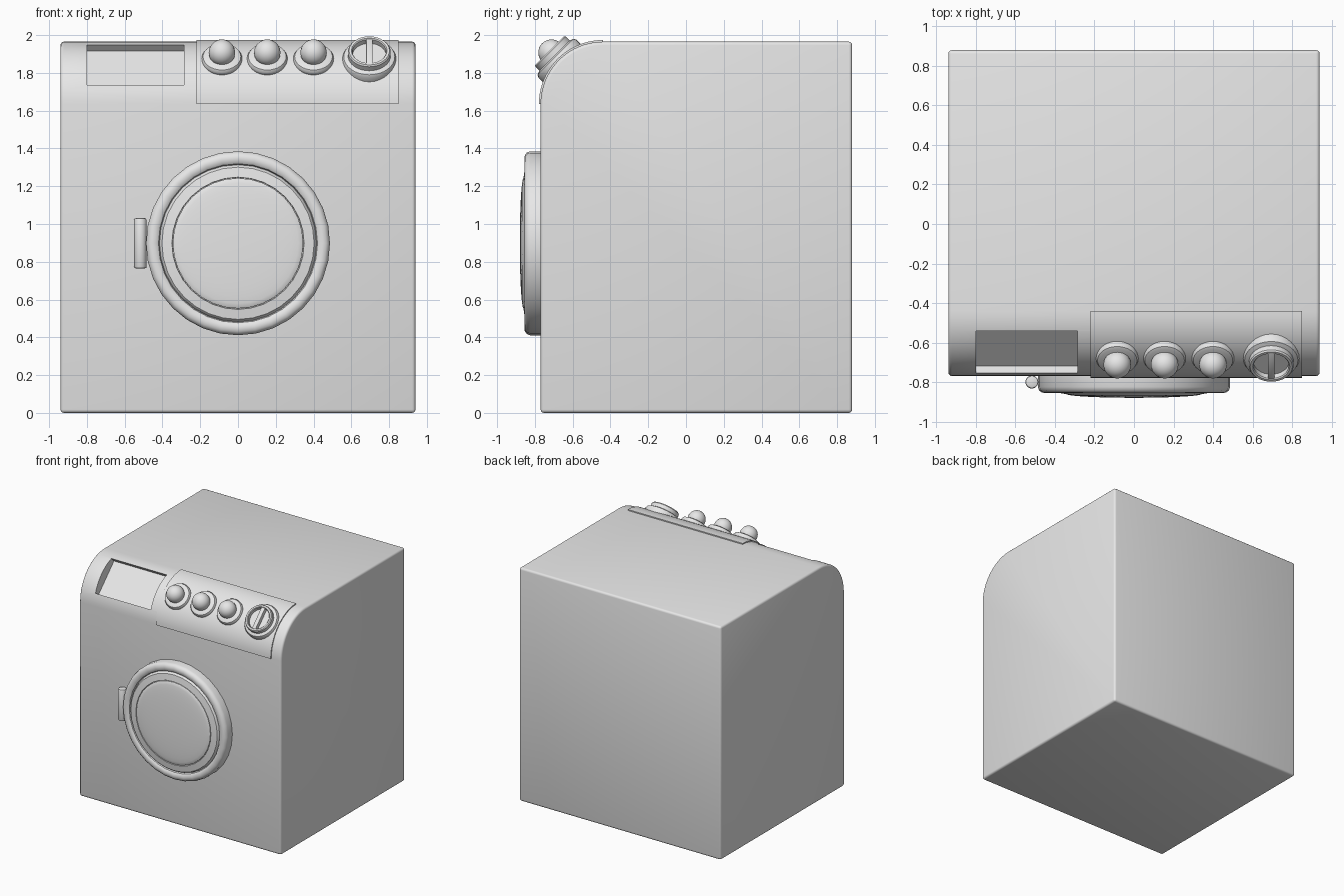
import bpy, bmesh, math
from mathutils import Matrix, Vector

cube = bpy.data.objects.get("Cube")
if cube:
    bpy.data.objects.remove(cube, do_unlink=True)

grey = bpy.data.materials.new("light grey")
grey.use_nodes = True
COLOUR = (0.8, 0.8, 0.8, 1)
grey.diffuse_color = COLOUR
grey.node_tree.nodes["Principled BSDF"].inputs["Base Color"].default_value = COLOUR

# Centre and radius of the rounded top front edge (y, z)
ARC_Y, ARC_Z, ARC_R = -0.44, 1.635, 0.33
TILT = Matrix.Rotation(math.radians(45), 4, "X")


def on_slope(x):
    """Frame at the arc centre whose z axis points out of the rounded edge."""
    return Matrix.Translation((x, ARC_Y, ARC_Z)) @ TILT


def add_object(name, bm, matrix=None):
    bmesh.ops.recalc_face_normals(bm, faces=bm.faces)
    mesh = bpy.data.meshes.new(name)
    bm.to_mesh(mesh)
    bm.free()
    mesh.materials.append(grey)
    obj = bpy.data.objects.new(name, mesh)
    if matrix:
        obj.matrix_world = matrix
    bpy.context.collection.objects.link(obj)
    return obj


def activate(obj):
    bpy.ops.object.select_all(action="DESELECT")
    obj.select_set(True)
    bpy.context.view_layer.objects.active = obj


def bevel(obj, width, segments=2):
    mod = obj.modifiers.new("bevel", "BEVEL")
    mod.width, mod.segments = width, segments
    mod.limit_method = "ANGLE"
    mod.angle_limit = math.radians(40)


def finish(obj, angle=35):
    activate(obj)
    for mod in list(obj.modifiers):
        bpy.ops.object.modifier_apply(modifier=mod.name)
    bpy.ops.object.shade_smooth_by_angle(angle=math.radians(angle))


def extrude_x(name, outline, x0, x1):
    """Side outline of (y, z) points extruded along x."""
    bm = bmesh.new()
    face = bm.faces.new([bm.verts.new((x0, y, z)) for y, z in outline])
    new = bmesh.ops.extrude_face_region(bm, geom=[face])["geom"]
    moved = [v for v in new if isinstance(v, bmesh.types.BMVert)]
    bmesh.ops.translate(bm, verts=moved, vec=(x1 - x0, 0, 0))
    return add_object(name, bm)


def lathe(name, profile, matrix, sides=32):
    """Profile of (radius, height) points turned about local z."""
    bm = bmesh.new()
    verts = [bm.verts.new((r, 0, h)) for r, h in profile]
    edges = [bm.edges.new(pair) for pair in zip(verts, verts[1:])]
    bmesh.ops.spin(bm, geom=verts + edges, cent=(0, 0, 0), axis=(0, 0, 1),
                   angle=math.tau, steps=sides, use_duplicate=False)
    bmesh.ops.remove_doubles(bm, verts=bm.verts, dist=0.0005)
    return add_object(name, bm, matrix)


def box(name, size, centre, matrix):
    bm = bmesh.new()
    bmesh.ops.create_cube(bm, size=1)
    bmesh.ops.scale(bm, vec=size, verts=bm.verts)
    bmesh.ops.translate(bm, vec=centre, verts=bm.verts)
    return add_object(name, bm, matrix)


def arc(radius, steps=20):
    angles = [math.pi / 2 * (1 + i / steps) for i in range(steps + 1)]
    return [(ARC_Y + radius * math.cos(a), ARC_Z + radius * math.sin(a)) for a in angles]


# Cabinet with rounded top front edge and a flat drawer recess
body = extrude_x("cabinet", [(0.88, 0), (0.88, 1.965)] + arc(ARC_R) + [(-0.77, 0)], -0.94, 0.94)
bevel(body, 0.018, 3)
cutter = box("recess_cutter", (0.515, 0.30, 0.204), (0, 0, 0.348), on_slope(-0.5425))
cutter.hide_render = True
cut = body.modifiers.new("recess", "BOOLEAN")
cut.operation, cut.solver, cut.object = "DIFFERENCE", "EXACT", cutter
bpy.context.view_layer.update()
finish(body)
bpy.data.objects.remove(cutter, do_unlink=True)

# Thin curved control panel
panel = extrude_x("control_panel", arc(ARC_R + 0.009) + arc(ARC_R - 0.01)[::-1], -0.22, 0.85)
finish(panel)

# Door: rounded rim, groove, flat inner ring, shallow domed window
door_frame = Matrix.Translation((0, -0.77, 0.898)) @ Matrix.Rotation(math.pi / 2, 4, "X")
rim = [(0, -0.01), (0.487, -0.01), (0.487, 0.055), (0.481, 0.072), (0.467, 0.083),
       (0.45, 0.086), (0.432, 0.083), (0.421, 0.075), (0.416, 0.06),
       (0.41, 0.075), (0.403, 0.082), (0.35, 0.09), (0.348, 0.08), (0, 0.08)]
finish(lathe("door_rim", rim, door_frame))
dome = [(0, 0.07), (0.345, 0.07)]
dome += [(0.345 * math.cos(t), 0.09 + 0.02 * math.sin(t))
         for t in (math.pi / 2 * i / 8 for i in range(9))]
finish(lathe("door_window", dome, door_frame))

# Hinge pin beside the door
hinge = lathe("door_hinge", [(0, -0.133), (0.033, -0.133), (0.033, 0.133), (0, 0.133)],
              Matrix.Translation((-0.517, -0.80, 0.898)), 20)
bevel(hinge, 0.01)
finish(hinge)

# Three round buttons on collars
collar = [(0, 0.31), (0.10, 0.31), (0.107, 0.328), (0.107, 0.342), (0.10, 0.355),
          (0.085, 0.361), (0, 0.363)]
for i, x in enumerate((-0.085, 0.155, 0.40), 1):
    finish(lathe(f"button_collar_{i}", collar, on_slope(x)))
    bm = bmesh.new()
    bmesh.ops.create_uvsphere(bm, u_segments=24, v_segments=14, radius=0.07)
    finish(add_object(f"button_ball_{i}", bm, on_slope(x) @ Matrix.Translation((0, 0, 0.385))))

# Large dial with a raised rim and a grip bar
dial = [(0, 0.29), (0.13, 0.29), (0.142, 0.305), (0.142, 0.34), (0.135, 0.354),
        (0.12, 0.36), (0.113, 0.362), (0.113, 0.392), (0.107, 0.40), (0.094, 0.40),
        (0.089, 0.394), (0.089, 0.365), (0, 0.365)]
finish(lathe("dial", dial, on_slope(0.695)))
grip = box("dial_grip", (0.034, 0.186, 0.045), (0, 0, 0.374), on_slope(0.695))
bevel(grip, 0.004)
finish(grip)
